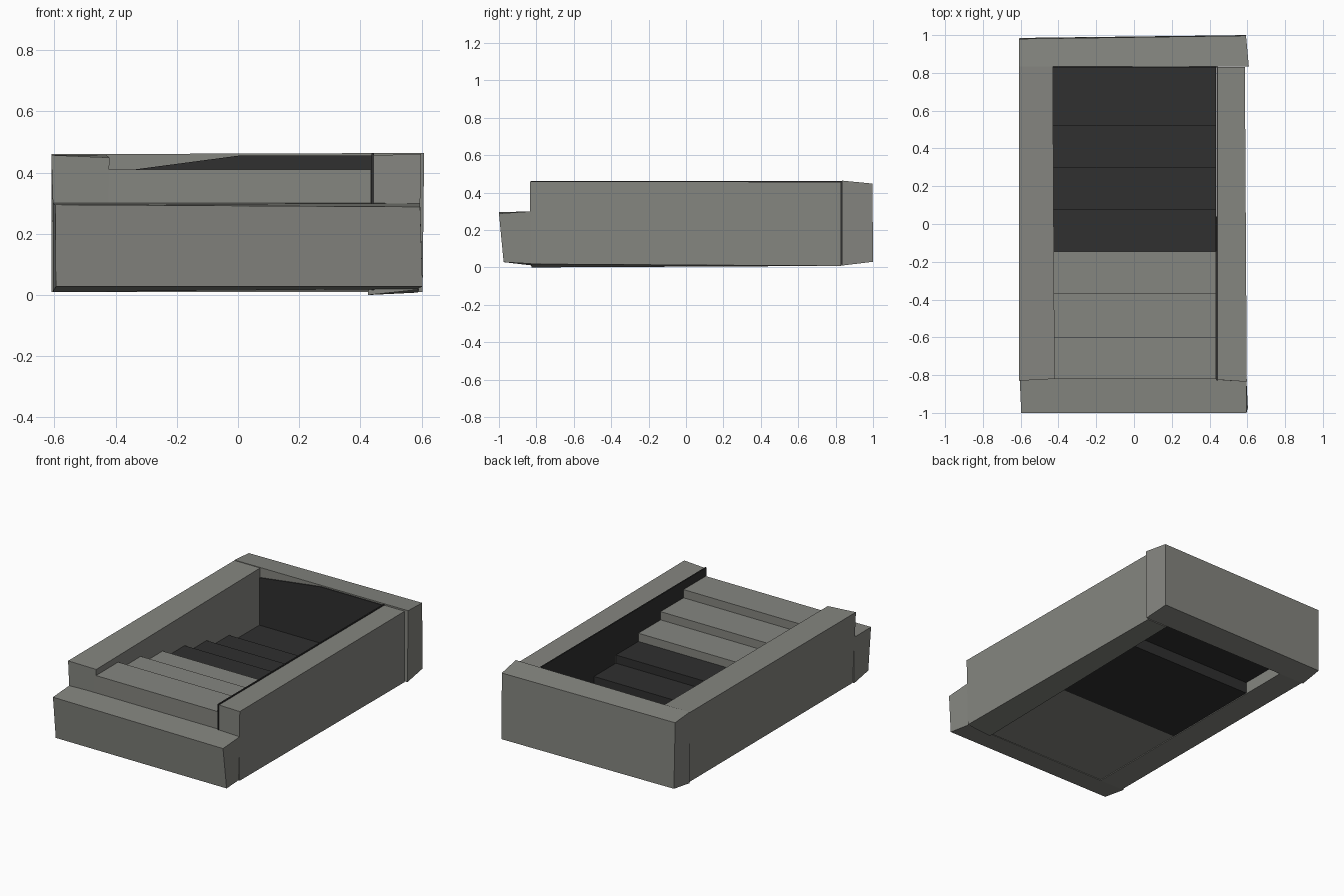
import bpy, bmesh

if "Cube" in bpy.data.objects:
    bpy.data.objects.remove(bpy.data.objects["Cube"])


def material(name, rgb):
    m = bpy.data.materials.new(name)
    m.diffuse_color = (*rgb, 1)
    m.use_nodes = True
    m.node_tree.nodes["Principled BSDF"].inputs["Base Color"].default_value = m.diffuse_color
    return m


stone = material("grey stone", (0.235, 0.238, 0.216))
shade = material("dark stone", (0.029, 0.029, 0.029))


def solid(name, corners, faces, mat):
    mesh = bpy.data.meshes.new(name)
    bm = bmesh.new()
    vs = [bm.verts.new(c) for c in corners]
    for f in faces:
        bm.faces.new([vs[i] for i in f])
    bmesh.ops.recalc_face_normals(bm, faces=bm.faces)
    bm.to_mesh(mesh)
    bm.free()
    mesh.materials.append(mat)
    ob = bpy.data.objects.new(name, mesh)
    bpy.context.collection.objects.link(ob)
    return ob


BOX = [(0, 1, 3, 2), (4, 6, 7, 5), (0, 4, 5, 1), (2, 3, 7, 6), (0, 2, 6, 4), (1, 5, 7, 3)]


def block(name, x, y, z, mat, shifts=None):
    """Roughly cut block; shifts moves single corners, keyed by (right, back, top)."""
    corners = []
    for i in (0, 1):
        for j in (0, 1):
            for k in (0, 1):
                d = (shifts or {}).get((i, j, k), (0, 0, 0))
                corners.append((x[i] + d[0], y[j] + d[1], z[k] + d[2]))
    return solid(name, corners, BOX, mat)


# Side walls, slightly uneven
block("left_wall", (-0.61, -0.43), (-0.82, 0.835), (0.01, 0.457), stone,
      {(0, 0, 0): (0.015, 0, 0), (1, 0, 1): (0.01, 0, -0.008), (0, 0, 1): (0, -0.01, 0),
       (0, 1, 0): (0.01, 0, 0)})
block("right_wall", (0.445, 0.597), (-0.825, 0.83), (0.008, 0.457), stone,
      {(1, 0, 1): (0, -0.01, 0.003), (1, 0, 0): (-0.005, -0.005, 0.01),
       (0, 0, 0): (-0.02, 0, -0.008), (1, 1, 1): (-0.01, 0, 0), (1, 1, 0): (-0.01, 0, 0)})

# Back wall and low front sill
block("back_wall", (-0.61, 0.603), (0.835, 0.985), (0.01, 0.46), stone,
      {(0, 1, 0): (0.005, 0, 0.02), (1, 1, 0): (-0.01, 0.015, 0.02),
       (0, 1, 1): (0, -0.005, -0.012), (1, 1, 1): (-0.01, 0.012, -0.012),
       (1, 0, 1): (0.005, 0, 0.004)})
block("front_sill", (-0.605, 0.595), (-0.995, -0.82), (0.01, 0.3), stone,
      {(0, 0, 0): (0.01, 0.02, 0.018), (1, 0, 0): (0.008, 0.02, 0.018),
       (0, 0, 1): (0.008, -0.005, -0.005), (1, 0, 1): (0, -0.005, -0.012),
       (1, 1, 0): (-0.01, -0.01, 0.01)})

# Steps descending to the back: light ones first, then dark ones
edges = [-0.82, -0.597, -0.367, -0.145, 0.08, 0.3, 0.525, 0.835]
for n in range(7):
    top = 0.41 - 0.052 * n
    bottom = 0.015 if n < 6 else top - 0.012
    block(f"step_{n + 1}", (-0.437, 0.435), (edges[n], edges[n + 1]), (bottom, top),
          stone if n < 3 else shade)

# Dark lining on the inner faces of the right and back walls
block("right_lining", (0.436, 0.444), (-0.828, 0.834), (0.015, 0.462), shade)
outline = [(-0.43, 0.09), (0.436, 0.09), (0.436, 0.455), (0, 0.455), (-0.43, 0.398)]
solid("back_lining",
      [(x, y, z) for y in (0.828, 0.834) for x, z in outline],
      [(0, 1, 2, 3, 4), (9, 8, 7, 6, 5)]
      + [(i, i + 5, (i + 1) % 5 + 5, (i + 1) % 5) for i in range(5)], shade)
